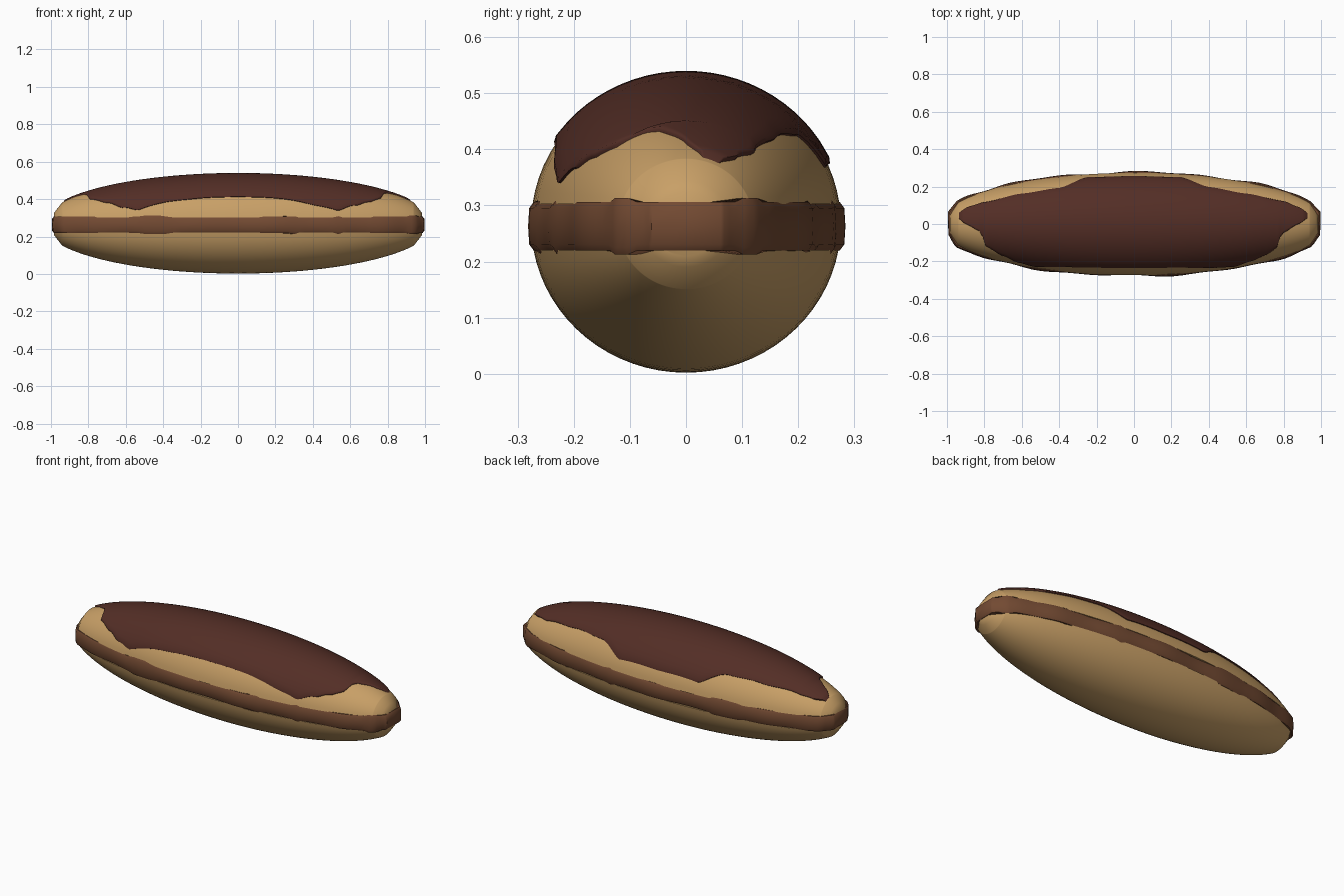
import bpy, bmesh, math

if "Cube" in bpy.data.objects:
    bpy.data.objects.remove(bpy.data.objects["Cube"])

ZC, RY, RZ = 0.267, 0.276, 0.265   # centre height and half sizes of the roll


def material(name, rgb):
    m = bpy.data.materials.new(name)
    m.diffuse_color = (*rgb, 1)
    m.use_nodes = True
    m.node_tree.nodes["Principled BSDF"].inputs["Base Color"].default_value = m.diffuse_color
    return m


PASTRY = material("golden pastry", (0.58, 0.35, 0.135))
CREAM = material("brown cream", (0.17, 0.068, 0.032))
GLAZE = material("dark chocolate", (0.087, 0.027, 0.019))


def lerp(table, x):
    for (x0, y0), (x1, y1) in zip(table, table[1:]):
        if x <= x1:
            f = max(0, (x - x0) / (x1 - x0))
            f = f * 0.5 + (f * f * (3 - 2 * f)) * 0.5
            return y0 + (y1 - y0) * f
    return table[-1][1]


def swell(x):
    """Relative thickness along the length, with blunt tapered ends."""
    a = abs(x)
    if a <= 0.94:
        return math.sqrt(1 - (a / 1.045) ** 2)
    return 0.437 - (a - 0.94) / 0.045 * 0.22


def grid_object(name, rows, mat, close=False, caps=False, angle=40):
    """Skin a list of equally long point rows."""
    bm = bmesh.new()
    vs = [[bm.verts.new(p) for p in r] for r in rows]
    n = len(rows[0])
    for a, b in zip(vs, vs[1:]):
        for j in range(n if close else n - 1):
            k = (j + 1) % n
            bm.faces.new((a[j], a[k], b[k], b[j]))
    if caps:
        bm.faces.new(vs[0])
        bm.faces.new(vs[-1])
    bmesh.ops.remove_doubles(bm, verts=bm.verts, dist=1e-5)
    bmesh.ops.recalc_face_normals(bm, faces=bm.faces)
    me = bpy.data.meshes.new(name)
    bm.to_mesh(me)
    bm.free()
    me.materials.append(mat)
    ob = bpy.data.objects.new(name, me)
    bpy.context.collection.objects.link(ob)
    bpy.context.view_layer.objects.active = ob
    ob.select_set(True)
    bpy.ops.object.shade_smooth_by_angle(angle=math.radians(angle))
    ob.select_set(False)
    return ob


# Pastry halves: half-moon sections lofted along the length
xs = [-0.985, -0.97] + [0.94 * math.sin(math.pi * (i / 48 - 0.5)) for i in range(49)] + [0.97, 0.985]
for name, sign, cut in (("top_bun", 1, 0.303), ("bottom_bun", -1, 0.221)):
    rows = []
    for x in xs:
        s = swell(x)
        a0 = math.asin(min(0.99, abs(cut - ZC) / (RZ * s)))
        rows.append([(x, RY * s * math.cos(a), ZC + sign * RZ * s * math.sin(a))
                     for a in (a0 + (math.pi - 2 * a0) * j / 32 for j in range(33))])
    grid_object(name, rows, PASTRY, close=True, caps=True)

# Cream layer: lumpy band following the outline of the roll
outline = []
N = 120
for i in range(N):
    u = 2 * math.pi * i / N
    x = 0.985 * math.cos(u)
    y = math.copysign(RY * swell(x), math.sin(u)) if abs(math.sin(u)) > 1e-6 else 0
    lump = 0.004 * math.sin(9 * u + 1) + 0.004 * math.sin(17 * u)
    outline.append((x + (0.009 + 0.5 * lump) * math.cos(u), y + lump * math.sin(u), u))
rows = []
for t, inset in ((-1, 0.008), (-0.75, 0.0), (0, -0.002), (0.75, 0.0), (1, 0.008)):
    row = []
    for x, y, u in outline:
        drip = 0.007 if any(abs(x - c) < w for c, w in
                            ((-0.42, 0.08), (0.31, 0.025), (0.54, 0.035), (0.94, 0.03))) else 0
        row.append((x - inset * math.cos(u), y - inset * math.sin(u), 0.263 + t * (0.043 + drip)))
    rows.append(row)
grid_object("cream_layer", rows, CREAM, close=True, caps=True)

# Chocolate glaze: thin shell over the top with a wavy, rounded rim
front = [(-0.945, 0.035), (-0.9, 0.0), (-0.82, -0.04), (-0.79, -0.12), (-0.7, -0.168), (-0.62, -0.203),
         (-0.53, -0.225), (-0.4, -0.226), (-0.25, -0.23), (0, -0.232), (0.25, -0.23), (0.4, -0.232),
         (0.53, -0.226), (0.63, -0.195), (0.7, -0.165), (0.76, -0.13), (0.79, -0.05), (0.88, 0.0), (0.935, 0.035)]
back = [(-0.945, 0.055), (-0.88, 0.092), (-0.8, 0.115), (-0.6, 0.16), (-0.4, 0.19), (-0.25, 0.247), (0, 0.253),
        (0.25, 0.247), (0.4, 0.195), (0.6, 0.16), (0.8, 0.12), (0.88, 0.088), (0.935, 0.055)]
rows = []
M = 110
for i in range(M + 1):
    x = -0.945 + 1.88 * i / M
    s = swell(x)
    a, b = (math.asin(max(-0.98, min(0.98, lerp(t, x) / (RY * s)))) for t in (front, back))
    end = 0 if i in (0, M) else 1
    row = []
    for j in range(29):
        # the outermost rows tuck under to round the rim
        d = -0.006 if j in (0, 28) else 0.004 if j in (1, 27) else 0.008
        d = d if end else -0.006
        t = max(0, min(1, (j - 1) / 26))
        edge = 0.0 if j in (0, 28) else 0.03 if j in (2, 26) else 0
        p = a + (b - a) * (t if not edge else (0.02 if j == 2 else 0.98))
        row.append((x, (RY * s + d) * math.sin(p), ZC + (RZ * s + d) * math.cos(p)))
    rows.append(row)
grid_object("chocolate_glaze", rows, GLAZE, angle=60)
